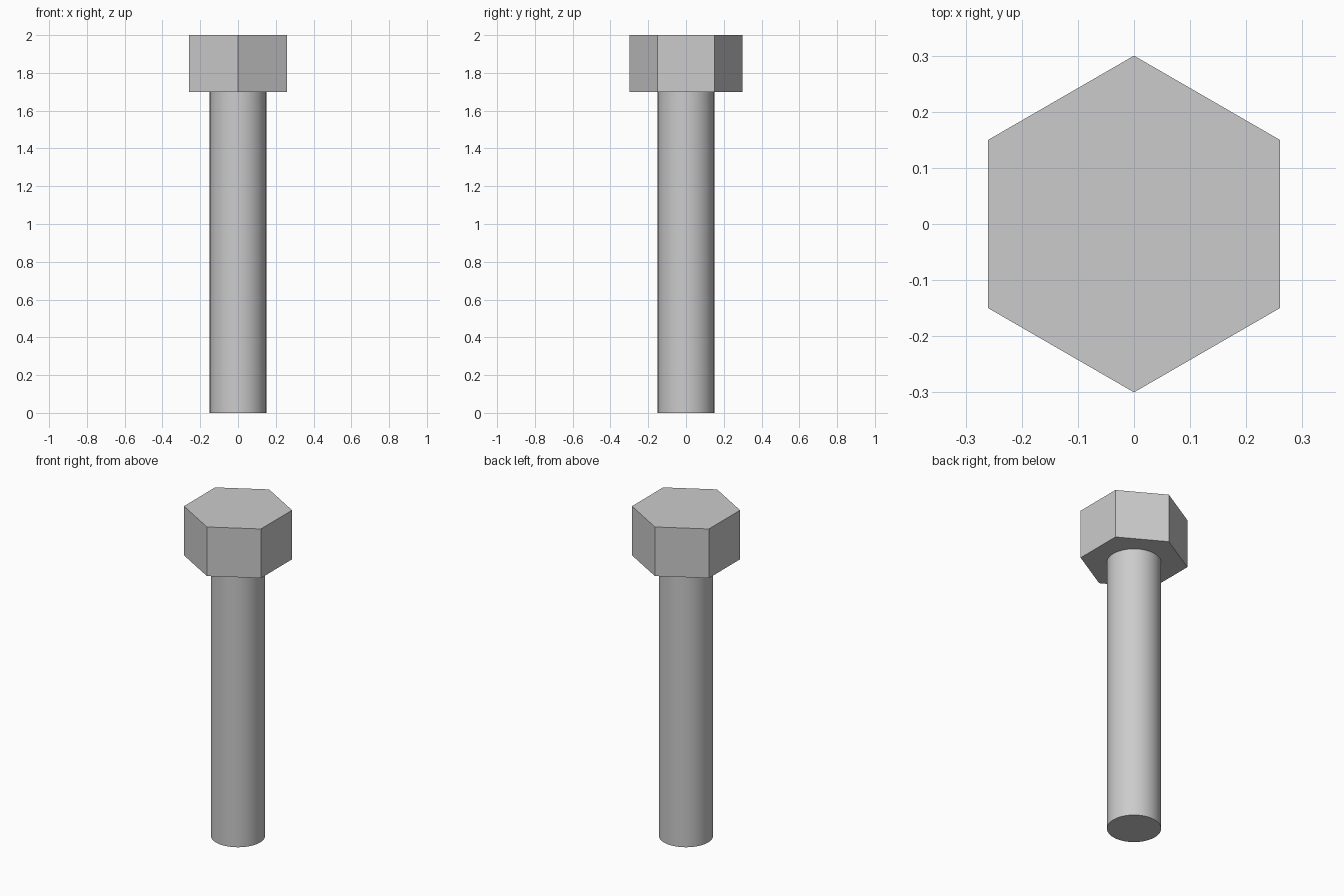
import bpy
import math

if "Cube" in bpy.data.objects:
    bpy.data.objects.remove(bpy.data.objects["Cube"])


def prism(name, sides, radius, z0, z1):
    """Upright prism with its first corner on the y axis."""
    bpy.ops.mesh.primitive_cylinder_add(
        vertices=sides, radius=radius, depth=z1 - z0,
        location=(0, 0, (z0 + z1) / 2))
    obj = bpy.context.object
    obj.name = name
    return obj


# Round shaft, smooth sides with sharp rims
shaft = prism("bolt_shaft", 64, 0.15, 0.0, 1.7)
bpy.ops.object.shade_smooth_by_angle(angle=math.radians(30))

# Flat-faced hexagonal head, corners pointing front and back
head = prism("bolt_head", 6, 0.30, 1.7, 2.0)
